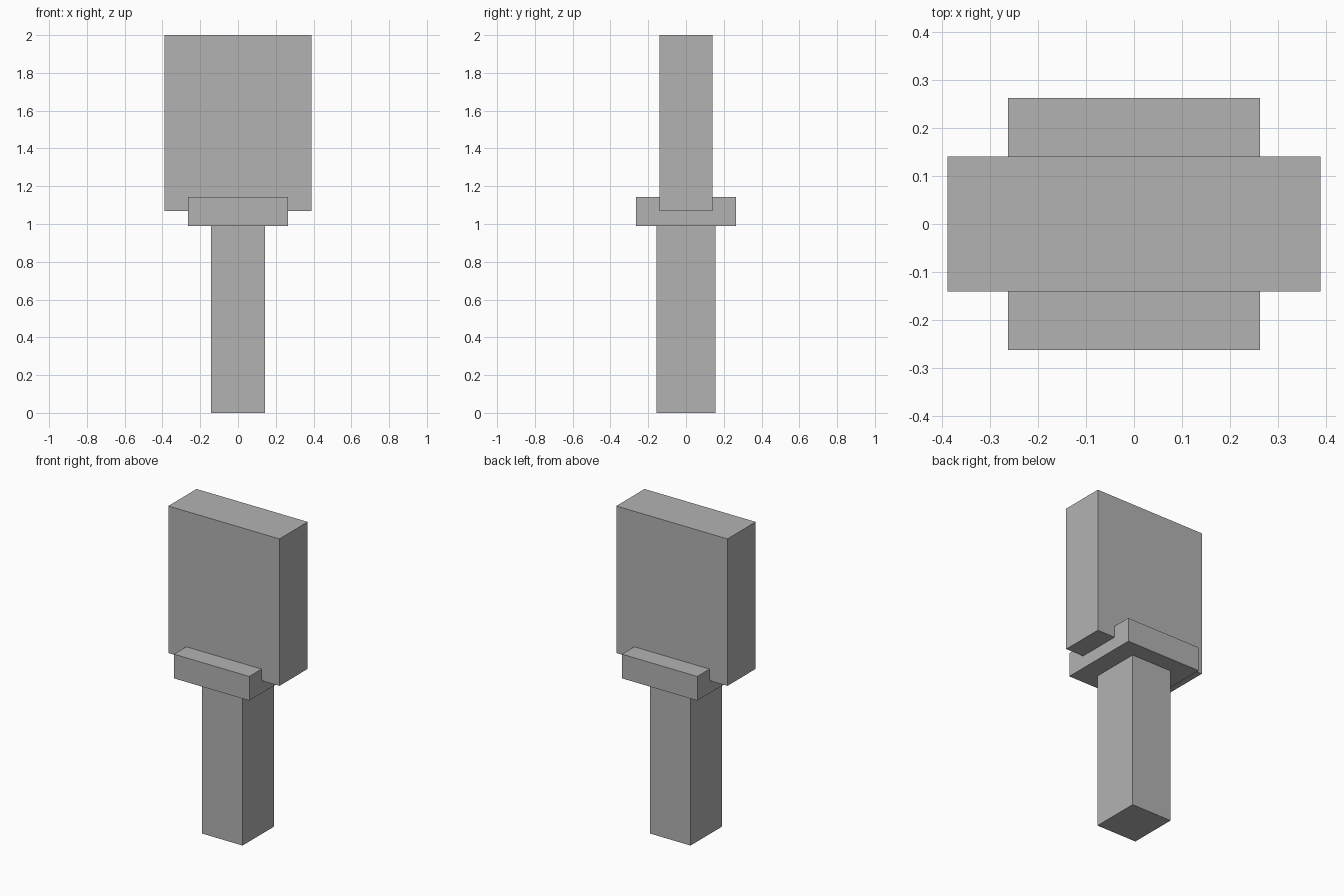
import bpy

default_cube = bpy.data.objects.get("Cube")
if default_cube:
    bpy.data.objects.remove(default_cube, do_unlink=True)

# Single flat grey for every part
grey = bpy.data.materials.new("grey")
colour = (0.45, 0.45, 0.45, 1)
grey.use_nodes = True
grey.diffuse_color = colour
grey.node_tree.nodes["Principled BSDF"].inputs["Base Color"].default_value = colour


def block(name, width, depth, bottom, top):
    """Box centred on the vertical axis, spanning bottom to top."""
    bpy.ops.mesh.primitive_cube_add(size=1, location=(0, 0, (bottom + top) / 2))
    obj = bpy.context.object
    obj.name = name
    obj.scale = (width, depth, top - bottom)
    bpy.ops.object.transform_apply(location=False, rotation=False, scale=True)
    obj.data.materials.append(grey)
    return obj


# Square post at the bottom
block("handle", 0.284, 0.314, 0, 0.99)
# Wide collar between handle and head
block("collar", 0.527, 0.527, 0.99, 1.143)
# Broad flat head sunk into the collar
block("head", 0.778, 0.282, 1.07, 2)
